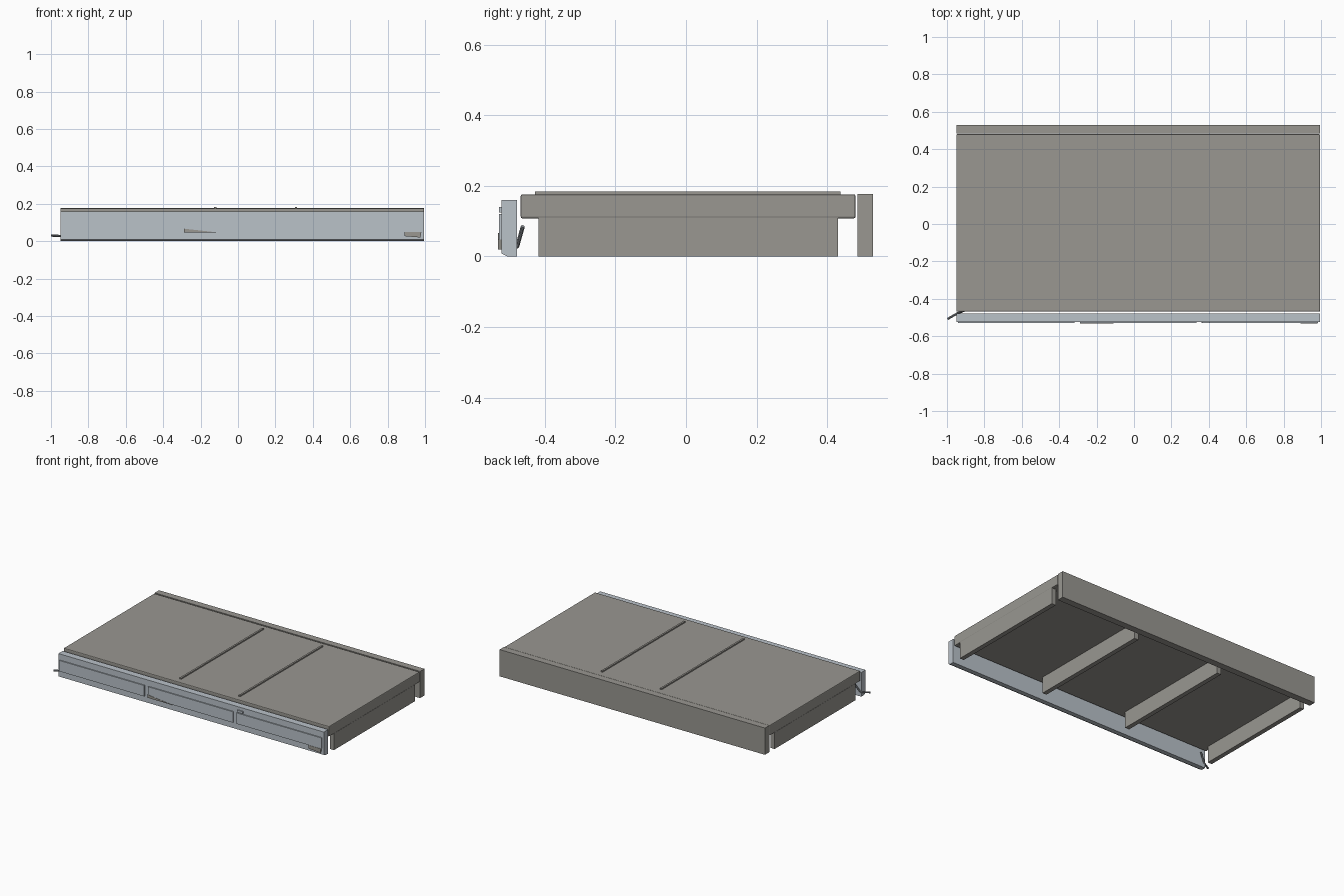
import bpy, bmesh
from mathutils import Vector

if "Cube" in bpy.data.objects:
    bpy.data.objects.remove(bpy.data.objects["Cube"])


def material(name, rgb):
    m = bpy.data.materials.new(name)
    m.use_nodes = True
    m.diffuse_color = (*rgb, 1)
    m.node_tree.nodes["Principled BSDF"].inputs["Base Color"].default_value = (*rgb, 1)
    return m


CONCRETE = material("warm grey concrete", (0.319, 0.309, 0.283))
STEEL = material("pale blue grey", (0.491, 0.539, 0.584))
METAL = material("mid grey metal", (0.25, 0.27, 0.29))

LEFT, RIGHT = -0.95, 0.995


def finish(bm, name, mat, bevel=0):
    bmesh.ops.recalc_face_normals(bm, faces=bm.faces)
    mesh = bpy.data.meshes.new(name)
    bm.to_mesh(mesh)
    bm.free()
    mesh.materials.append(mat)
    ob = bpy.data.objects.new(name, mesh)
    bpy.context.collection.objects.link(ob)
    if bevel:
        mod = ob.modifiers.new("edge bevel", "BEVEL")
        mod.width, mod.segments = bevel, 2
    return ob


def prism(name, points, offset, mat, bevel=0):
    """Extrude a flat polygon along an offset."""
    bm = bmesh.new()
    face = bm.faces.new([bm.verts.new(p) for p in points])
    new = bmesh.ops.extrude_face_region(bm, geom=[face])["geom"]
    verts = [g for g in new if isinstance(g, bmesh.types.BMVert)]
    bmesh.ops.translate(bm, verts=verts, vec=offset)
    return finish(bm, name, mat, bevel)


def box(name, x, y, z, mat, bevel=0):
    base = [(x[0], y[0], z[0]), (x[1], y[0], z[0]), (x[1], y[1], z[0]), (x[0], y[1], z[0])]
    return prism(name, base, (0, 0, z[1] - z[0]), mat, bevel)


def rod(name, a, b, radius, mat):
    a, b = Vector(a), Vector(b)
    bm = bmesh.new()
    bmesh.ops.create_cone(bm, cap_ends=True, segments=8, radius1=radius,
                          radius2=radius, depth=(b - a).length)
    ob = finish(bm, name, mat)
    ob.rotation_euler = (b - a).to_track_quat("Z", "Y").to_euler()
    ob.location = (a + b) / 2
    return ob


# Deck slab with softened edges
box("deck_slab", (LEFT, RIGHT), (-0.468, 0.48), (0.108, 0.176), CONCRETE, 0.005)

# Raised joint strips on the deck
for i, x in enumerate((-0.122, 0.31)):
    box(f"deck_joint_{i + 1}", (x - 0.006, x + 0.006), (-0.428, 0.438), (0.175, 0.184), CONCRETE)

# Evenly spaced cross beams underneath
thick = 0.03
for i in range(4):
    x = LEFT + i * (RIGHT - LEFT - thick) / 3
    box(f"cross_beam_{i + 1}", (x, x + thick), (-0.417, 0.43), (0, 0.11), CONCRETE)

# Rear board
box("rear_board", (LEFT, RIGHT), (0.485, 0.53), (0, 0.177), CONCRETE)

# Front board with a chamfered lower edge
profile = [(-0.478, 0), (-0.505, 0), (-0.523, 0.009), (-0.523, 0.16), (-0.478, 0.16)]
prism("front_board", [(LEFT, y, z) for y, z in profile], (RIGHT - LEFT, 0, 0), STEEL)

# Raised front panels
for i, x in enumerate((-0.94, -0.29, 0.36)):
    box(f"front_panel_{i + 1}", (x, x + 0.623), (-0.53, -0.522), (0.048, 0.12), STEEL)

# Worn patches on the front
patches = {
    "middle_patch": [(-0.29, 0.047), (-0.11, 0.047), (-0.29, 0.067)],
    "corner_patch": [(0.89, 0.027), (0.975, 0.02), (0.98, 0.048), (0.89, 0.048)],
}
for name, outline in patches.items():
    prism(name, [(x, -0.532, z) for x, z in outline], (0, 0.009, 0), CONCRETE)
box("panel_clip", (0.365, 0.405), (-0.53, -0.522), (0.125, 0.14), STEEL)

# Bent lever behind the right end of the front board
elbow = (-0.945, -0.478, 0.028)
rod("lever_handle", (-0.997, -0.508, 0.03), elbow, 0.006, METAL)
rod("lever_arm", elbow, (-0.905, -0.462, 0.085), 0.006, METAL)
